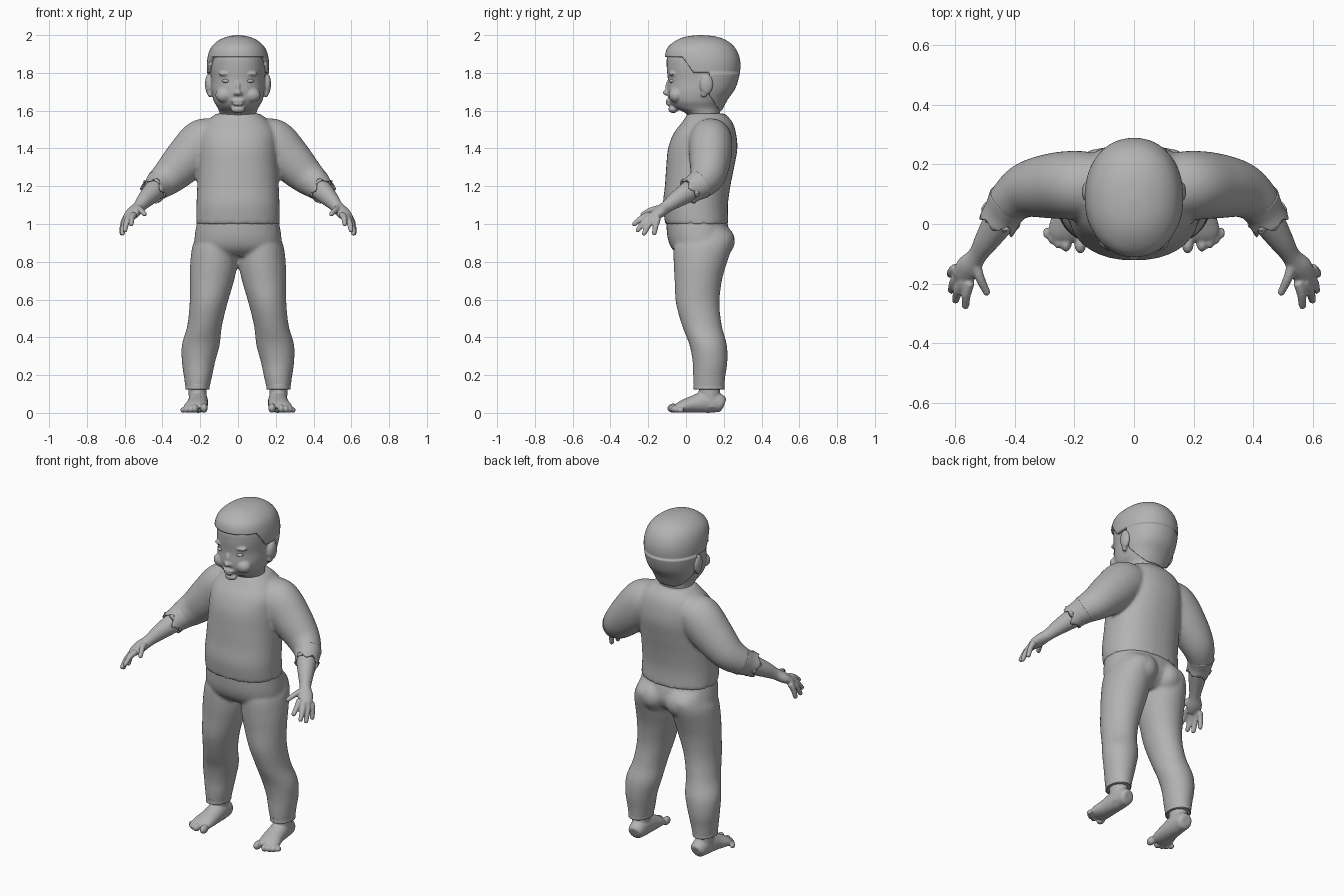
import bpy, bmesh, math
from mathutils import Vector, Matrix

grey = bpy.data.materials.new("plain_grey")
grey.diffuse_color = (0.45, 0.45, 0.45, 1)


def spline(keys, steps=6):
    """Smooth interpolation through tuples of numbers."""
    out = []
    for i in range(len(keys) - 1):
        p = [Vector(keys[min(max(j, 0), len(keys) - 1)]) for j in range(i - 1, i + 3)]
        for k in range(steps):
            t = k / steps
            out.append((p[1] * 2 + (p[2] - p[0]) * t + (p[0] * 2 - p[1] * 5 + p[2] * 4 - p[3]) * t * t
                        + (p[1] * 3 - p[0] - p[2] * 3 + p[3]) * t ** 3) * 0.5)
    out.append(Vector(keys[-1]))
    return out


def loft(bm, keys, side=1, flat=False, n=40, power=2.0, caps=True, zigzag=0.0):
    """Skin of elliptical rings (x, y, z, a, b), level or square to the path."""
    rings = spline(keys)
    loops = []
    for i, r in enumerate(rings):
        c = Vector((r[0], r[1], r[2]))
        q, p = rings[min(i + 1, len(rings) - 1)], rings[max(i - 1, 0)]
        t = Vector((q[0] - p[0], q[1] - p[1], q[2] - p[2])).normalized()
        u, v = Vector((1, 0, 0)), Vector((0, 1, 0))
        if not flat:
            u = t.cross(Vector((0, 0, 1)) if abs(t.z) < 0.95 else Vector((0, 1, 0))).normalized()
            v = u.cross(t)
        loop = []
        for k in range(n):
            an = 2 * math.pi * k / n
            ca, sa = math.cos(an), math.sin(an)
            co = c + u * r[3] * math.copysign(abs(ca) ** (2 / power), ca) \
                + v * r[4] * math.copysign(abs(sa) ** (2 / power), sa)
            if zigzag and i == len(rings) - 1:
                co += t * zigzag * (math.sin(an * 5) + 0.6 * math.sin(an * 3 + 1))
            co.x *= side
            loop.append(bm.verts.new(co))
        loops.append(loop)
    for a, b in zip(loops, loops[1:]):
        for k in range(n):
            bm.faces.new((a[k], a[(k + 1) % n], b[(k + 1) % n], b[k]))
    if caps:
        bm.faces.new(loops[0])
        bm.faces.new(loops[-1])


def body(rows):
    """Rows (z, half width, front y, back y) to centred rings."""
    return [(0, (f + b) / 2, z, w, (b - f) / 2) for z, w, f, b in rows]


def ball(bm, loc, size, side=1):
    m = Matrix.Translation((loc[0] * side, loc[1], loc[2])) @ Matrix.Diagonal((*size, 1))
    bmesh.ops.create_uvsphere(bm, u_segments=20, v_segments=12, radius=1, matrix=m)


def finish(name, bm, voxel=0, smooth=3):
    bmesh.ops.recalc_face_normals(bm, faces=bm.faces[:])
    for f in bm.faces:
        f.smooth = True
    me = bpy.data.meshes.new(name)
    bm.to_mesh(me)
    bm.free()
    me.materials.append(grey)
    ob = bpy.data.objects.new(name, me)
    bpy.context.collection.objects.link(ob)
    if voxel:
        m = ob.modifiers.new("fuse", 'REMESH')
        m.mode, m.voxel_size, m.use_smooth_shade = 'VOXEL', voxel, True
        s = ob.modifiers.new("soften", 'SMOOTH')
        s.factor, s.iterations = 0.5, smooth
    return ob


# Shirt: torso fused with both sleeves
bm = bmesh.new()
loft(bm, body([(1.0, .222, -.11, .225), (1.1, .22, -.122, .222), (1.2, .216, -.112, .235),
               (1.3, .212, -.105, .255), (1.4, .21, -.095, .272), (1.48, .205, -.065, .265),
               (1.54, .17, -.02, .245), (1.585, .115, .01, .205)]), flat=True, power=2.25)
for s in (1, -1):
    loft(bm, [(.10, .13, 1.47, .10, .09), (.18, .13, 1.435, .115, .125), (.27, .128, 1.345, .11, .118),
              (.355, .115, 1.26, .094, .098), (.415, .075, 1.21, .075, .08), (.44, .035, 1.185, .064, .068)], s)
finish("shirt", bm, .01, 5)

# Ragged cuffs
bm = bmesh.new()
for s in (1, -1):
    loft(bm, [(.415, .075, 1.21, .077, .08), (.437, .04, 1.188, .067, .07),
              (.452, .012, 1.172, .066, .069)], s, caps=False, zigzag=.016)
finish("sleeve_cuffs", bm).modifiers.new("cloth", 'SOLIDIFY').thickness = .006

# Trousers: hips fused with legs
bm = bmesh.new()
loft(bm, body([(.83, .17, -.03, .17), (.87, .225, -.075, .215), (.93, .23, -.098, .235),
               (1.02, .215, -.105, .215)]), flat=True, power=2.2)
for s in (1, -1):
    loft(bm, [(.205 + .01, .122, .125, .062, .08), (.212, .123, .19, .074, .085),
              (.209, .127, .27, .088, .092), (.197, .117, .36, .1, .099),
              (.177, .085, .46, .092, .105), (.156, .062, .58, .1, .115),
              (.138, .065, .70, .117, .125), (.128, .075, .79, .125, .14),
              (.122, .09, .88, .12, .155), (.112, .1, .94, .105, .15),
              (.105, .08, .99, .1, .12)], s, flat=True)
    ball(bm, (.085, .155, .91), (.09, .105, .095), s)
finish("trousers", bm, .01, 4)

# Trouser hems
bm = bmesh.new()
for s in (1, -1):
    loft(bm, [(.215, .122, .125, .064, .081), (.214, .122, .15, .065, .081)], s, flat=True, caps=False)
finish("trouser_hems", bm).modifiers.new("cloth", 'SOLIDIFY').thickness = .006

# Feet with toes
bm = bmesh.new()
for s in (1, -1):
    loft(bm, [(.213, .13, .03, .045, .06), (.214, .125, .09, .047, .055),
              (.214, .122, .17, .05, .06)], s, flat=True)
    loft(bm, [(.207, .202, .045, .028, .028), (.208, .185, .05, .044, .046), (.21, .12, .06, .051, .06),
              (.215, .04, .046, .056, .046), (.224, -.02, .033, .062, .033),
              (.226, -.05, .024, .054, .022)], s)
    for i in range(5):
        r = .025 - .0025 * i
        ball(bm, (.18 + .048 * i ** .62, -.068 + .0024 * i * i, r), (r * .8, r * 1.25, r), s)
finish("feet", bm, .006, 3)

# Forearms, palms and fingers
bm = bmesh.new()
fingers = [((.55, -.195, 1.05), (.565, -.274, 1.0)), ((.573, -.19, 1.04), (.598, -.255, .968)),
           ((.588, -.172, 1.032), (.612, -.222, .95)), ((.595, -.148, 1.032), (.616, -.168, .952)),
           ((.53, -.135, 1.085), (.494, -.228, 1.052))]
for s in (1, -1):
    loft(bm, [(.40, .09, 1.22, .056, .058), (.445, .02, 1.175, .055, .056), (.49, -.05, 1.13, .043, .045),
              (.525, -.105, 1.09, .032, .033), (.555, -.145, 1.06, .042, .03),
              (.577, -.182, 1.035, .036, .02)], s, n=24)
    for a, b in fingers:
        a, b = Vector(a), Vector(b)
        mid = a.lerp(b, .5) + Vector((.004, 0, .006))
        loft(bm, [(*a, .018, .018), (*mid, .016, .016), (*b, .013, .013)], s, n=12)
        ball(bm, b, (.013, .013, .013), s)
finish("arms_and_hands", bm, .006, 3)

# Head with nose, lips, cheeks and ears
bm = bmesh.new()
loft(bm, body([(1.54, .095, .03, .18), (1.585, .098, 0, .18), (1.615, .108, -.06, .188),
               (1.65, .128, -.088, .205), (1.70, .14, -.098, .24), (1.76, .143, -.096, .265),
               (1.83, .147, -.102, .27), (1.89, .14, -.098, .262), (1.94, .11, -.06, .225),
               (1.98, .05, 0, .15)]), flat=True, power=2.15)
ball(bm, (0, -.102, 1.695), (.021, .021, .015))
ball(bm, (0, -.094, 1.722), (.013, .016, .035))
ball(bm, (0, -.092, 1.652), (.036, .016, .008))
ball(bm, (0, -.09, 1.635), (.03, .017, .008))
ball(bm, (0, -.068, 1.607), (.038, .026, .02))
for s in (1, -1):
    ball(bm, (.016, -.096, 1.69), (.01, .012, .009), s)
    ball(bm, (.072, -.052, 1.682), (.048, .04, .04), s)
    ball(bm, (.06, -.07, 1.795), (.045, .022, .012), s)
    ball(bm, (.155, .108, 1.74), (.02, .036, .056), s)
    ball(bm, (.148, .096, 1.69), (.014, .018, .02), s)
finish("head", bm, .006, 3)

# Eyes
bm = bmesh.new()
for s in (1, -1):
    ball(bm, (.06, -.072, 1.757), (.024, .017, .011), s)
finish("eyes", bm)

# Hair cap, trimmed along the fringe, temples and behind the ears
bm = bmesh.new()
loft(bm, body([(1.6, .11, 0, .19), (1.66, .137, -.06, .222), (1.72, .155, -.09, .262),
               (1.8, .164, -.105, .285), (1.87, .163, -.112, .286), (1.93, .145, -.1, .262),
               (1.97, .106, -.055, .218), (1.992, .056, 0, .16), (2.0, .008, .07, .09)]),
     flat=True, n=64, power=2.15)
slope = Vector((0, .155, .11))
for co, no in (((0, 0, 1.885), (0, 0, 1)), ((0, -.02, 1.885), slope), ((0, .125, 0), (0, 1, 0)),
               ((0, 0, 1.8), (0, 0, 1))):
    bmesh.ops.bisect_plane(bm, geom=bm.verts[:] + bm.edges[:] + bm.faces[:], plane_co=co, plane_no=no)


def trimmed(c):
    if c.z > 1.885:
        return False
    return (c - Vector((0, -.02, 1.885))).dot(slope) < 0 or (c.z < 1.8 and c.y < .125) or c.z < 1.601


# c.x is irrelevant to the trim line because slope has no x part
bmesh.ops.delete(bm, geom=[f for f in bm.faces if trimmed(f.calc_center_median())], context='FACES')
shell = finish("hair", bm).modifiers.new("thickness", 'SOLIDIFY')
shell.thickness, shell.offset = .018, -1
